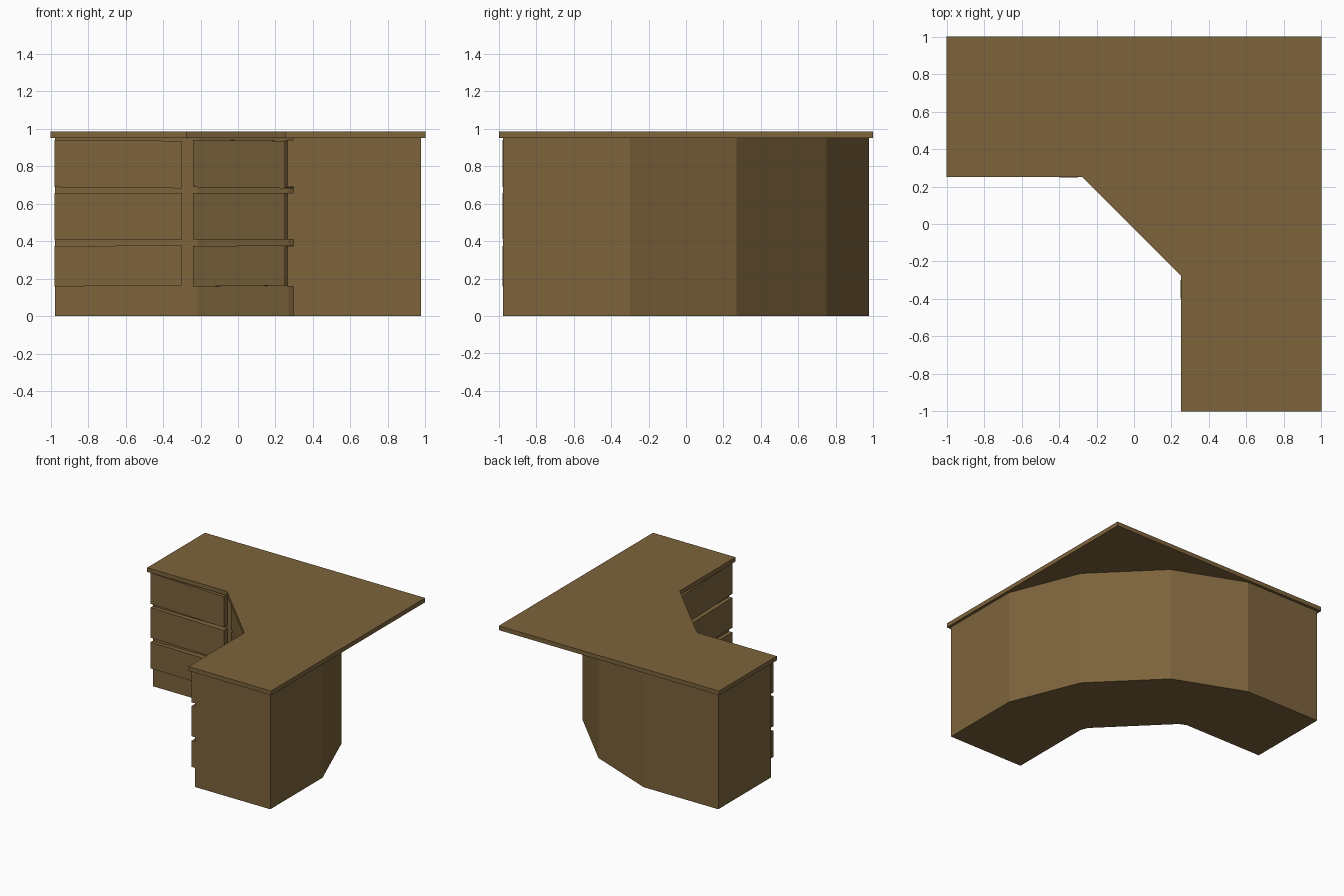
import bpy
import bmesh

if "Cube" in bpy.data.objects:
    bpy.data.objects.remove(bpy.data.objects["Cube"])

wood = bpy.data.materials.new("brown wood")
wood.diffuse_color = (0.205, 0.127, 0.045, 1)
wood.use_nodes = True
wood.node_tree.nodes["Principled BSDF"].inputs["Base Color"].default_value = wood.diffuse_color


def make_object(name, bm):
    bmesh.ops.recalc_face_normals(bm, faces=bm.faces)
    mesh = bpy.data.meshes.new(name)
    bm.to_mesh(mesh)
    bm.free()
    mesh.materials.append(wood)
    obj = bpy.data.objects.new(name, mesh)
    bpy.context.collection.objects.link(obj)
    return obj


def prism(name, outline, z0, z1, droop=()):
    """Upright prism; points listed in droop are shifted in height."""
    bm = bmesh.new()
    droop = droop or [0] * len(outline)
    low = [bm.verts.new((x, y, z0 + d)) for (x, y), d in zip(outline, droop)]
    high = [bm.verts.new((x, y, z1 + d)) for (x, y), d in zip(outline, droop)]
    bm.faces.new(low[::-1])
    bm.faces.new(high)
    n = len(outline)
    for i in range(n):
        j = (i + 1) % n
        bm.faces.new((low[i], low[j], high[j], high[i]))
    return make_object(name, bm)


def mirrored(half):
    """Complete an outline across the diagonal x = y."""
    return half + [(y, x) for x, y in reversed(half)]


# worktop: L shape with a cut inner corner
inner_top = mirrored([(-1, 0.25), (-0.275, 0.25)])
prism("worktop", inner_top + [(1, -1), (1, 1), (-1, 1)], 0.95, 0.985)

# cabinet body: curved in five flat bays, front and back
inner = mirrored([(-0.978, 0.295), (-0.275, 0.295), (-0.215, 0.27)])
outer = mirrored([(-0.978, 0.978), (-0.30, 0.978), (0.27, 0.75)])
prism("cabinet_body", inner + outer[::-1], 0, 0.95)

# drawer fronts: three rows on each of three banks
# (front start, front end, back end, back start)
left_bank = [(-0.98, 0.265), (-0.30, 0.247), (-0.30, 0.30), (-0.98, 0.30)]
right_bank = [(y, x) for x, y in left_bank]
corner_bank = [(-0.24, 0.252), (0.252, -0.24), (0.27, -0.21), (-0.21, 0.27)]
rows = {"lower": (0.158, 0.373, 0.005),
        "middle": (0.41, 0.657, 0),
        "upper": (0.688, 0.941, -0.006)}
for bank, outline in (("left", left_bank), ("corner", corner_bank),
                      ("right", right_bank)):
    for row, (z0, z1, d) in rows.items():
        prism(f"{bank}_{row}_drawer", outline, z0, z1, (0, d, d, 0))
